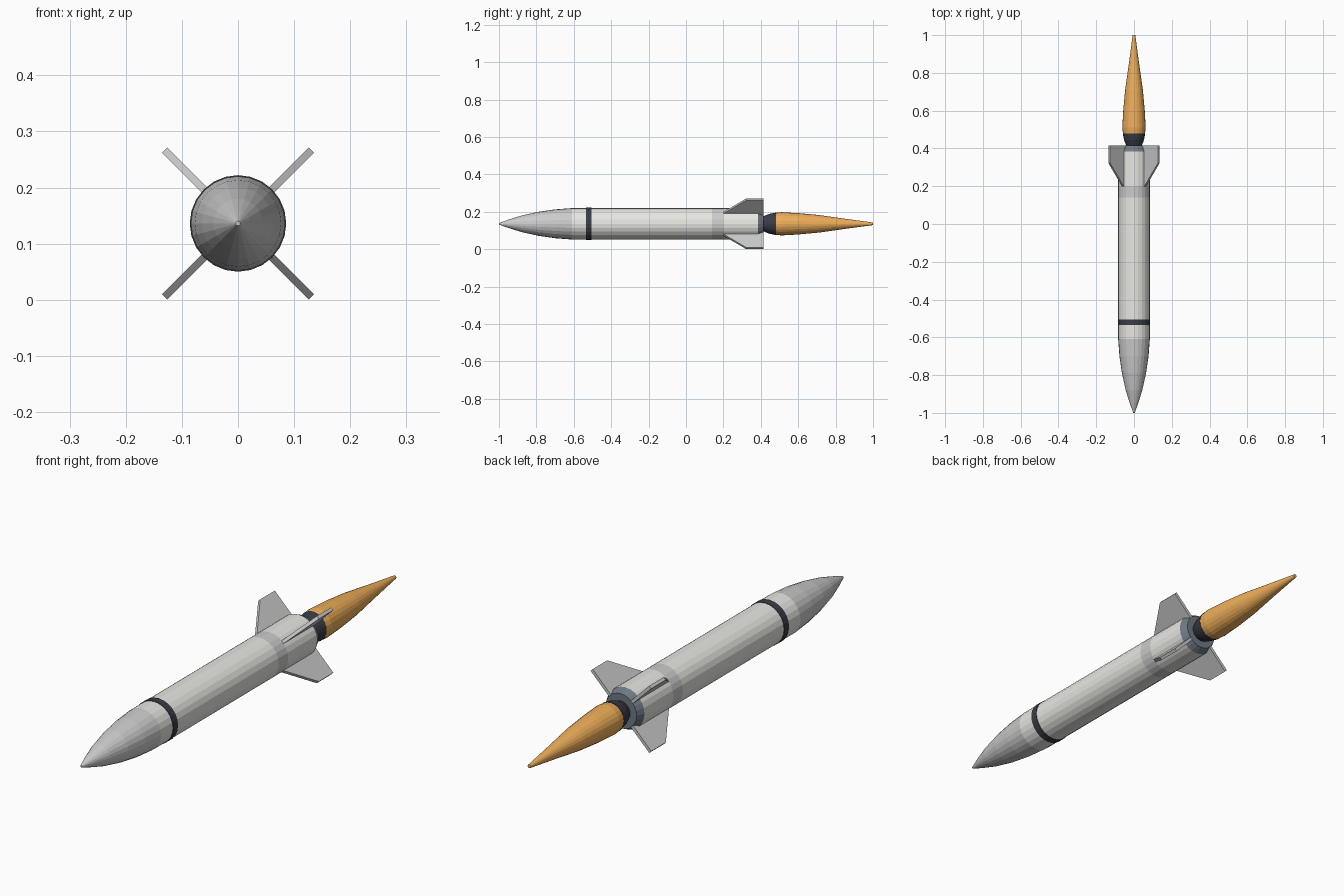
import bpy, bmesh
from math import sin, cos, pi
from mathutils import Matrix, Vector

if "Cube" in bpy.data.objects:
    bpy.data.objects.remove(bpy.data.objects["Cube"])

SIDES = 24
AXIS_Z = 0.136


def material(name, rgb):
    m = bpy.data.materials.new(name)
    m.diffuse_color = (*rgb, 1)
    m.use_nodes = True
    m.node_tree.nodes["Principled BSDF"].inputs["Base Color"].default_value = m.diffuse_color
    return m


def finish(name, bm, mat=None):
    bmesh.ops.recalc_face_normals(bm, faces=bm.faces)
    me = bpy.data.meshes.new(name)
    bm.to_mesh(me)
    bm.free()
    ob = bpy.data.objects.new(name, me)
    ob.location.z = AXIS_Z
    bpy.context.collection.objects.link(ob)
    if mat:
        me.materials.append(mat)
    return ob


def turned(name, profile, mat=None):
    """Revolve (y, radius) points around the rocket axis, capping both ends."""
    bm = bmesh.new()
    rings = []
    for y, r in profile:
        rings.append([bm.verts.new((r * cos(2 * pi * i / SIDES), y, r * sin(2 * pi * i / SIDES)))
                      for i in range(SIDES)])
    for a, b in zip(rings, rings[1:]):
        for i in range(SIDES):
            j = (i + 1) % SIDES
            bm.faces.new((a[i], a[j], b[j], b[i]))
    bm.faces.new(rings[0])
    bm.faces.new(rings[-1])
    return finish(name, bm, mat)


def fin(name, angle):
    """Swept fin: outline in (radius, y), extruded to thickness, turned about y."""
    t = 0.013
    bm = bmesh.new()
    outline = [(0.07, 0.185), (0.084, 0.20), (0.185, 0.322), (0.185, 0.415), (0.07, 0.415)]
    face = bm.faces.new([bm.verts.new((r, y, -t / 2)) for r, y in outline])
    ext = bmesh.ops.extrude_face_region(bm, geom=[face])
    top = [v for v in ext["geom"] if isinstance(v, bmesh.types.BMVert)]
    bmesh.ops.translate(bm, verts=top, vec=Vector((0, 0, t)))
    bmesh.ops.rotate(bm, verts=bm.verts, cent=(0, 0, 0), matrix=Matrix.Rotation(angle, 3, 'Y'))
    return finish(name, bm)


white = material("off_white", (0.80, 0.80, 0.76))
black = material("near_black", (0.04, 0.045, 0.06))
steel = material("blue_steel", (0.16, 0.19, 0.23))
orange = material("flame_orange", (0.85, 0.42, 0.10))

# Nose and body sections
R = 0.084
turned("nose_cone", [(-1.0, 0.004), (-0.95, 0.022), (-0.88, 0.044), (-0.79, 0.064),
                     (-0.70, 0.077), (-0.61, R)])
turned("main_body", [(-0.61, R), (0.14, R)], white)
turned("body_stripe", [(-0.535, 0.086), (-0.505, 0.086)], black)
turned("fin_collar", [(0.14, R), (0.20, R)])
turned("tail_section", [(0.20, R), (0.385, R)], white)

# Engine end and exhaust
turned("tail_ring", [(0.385, R), (0.415, 0.070)], steel)
turned("nozzle", [(0.40, 0.036), (0.415, 0.041), (0.445, 0.053), (0.48, 0.060)], black)
turned("flame", [(0.475, 0.058), (0.51, 0.062), (0.60, 0.057), (0.71, 0.047),
                 (0.85, 0.027), (1.0, 0.007)], orange)

# Four fins in an X
for i in range(4):
    fin(f"fin_{i + 1}", pi / 4 + i * pi / 2)
